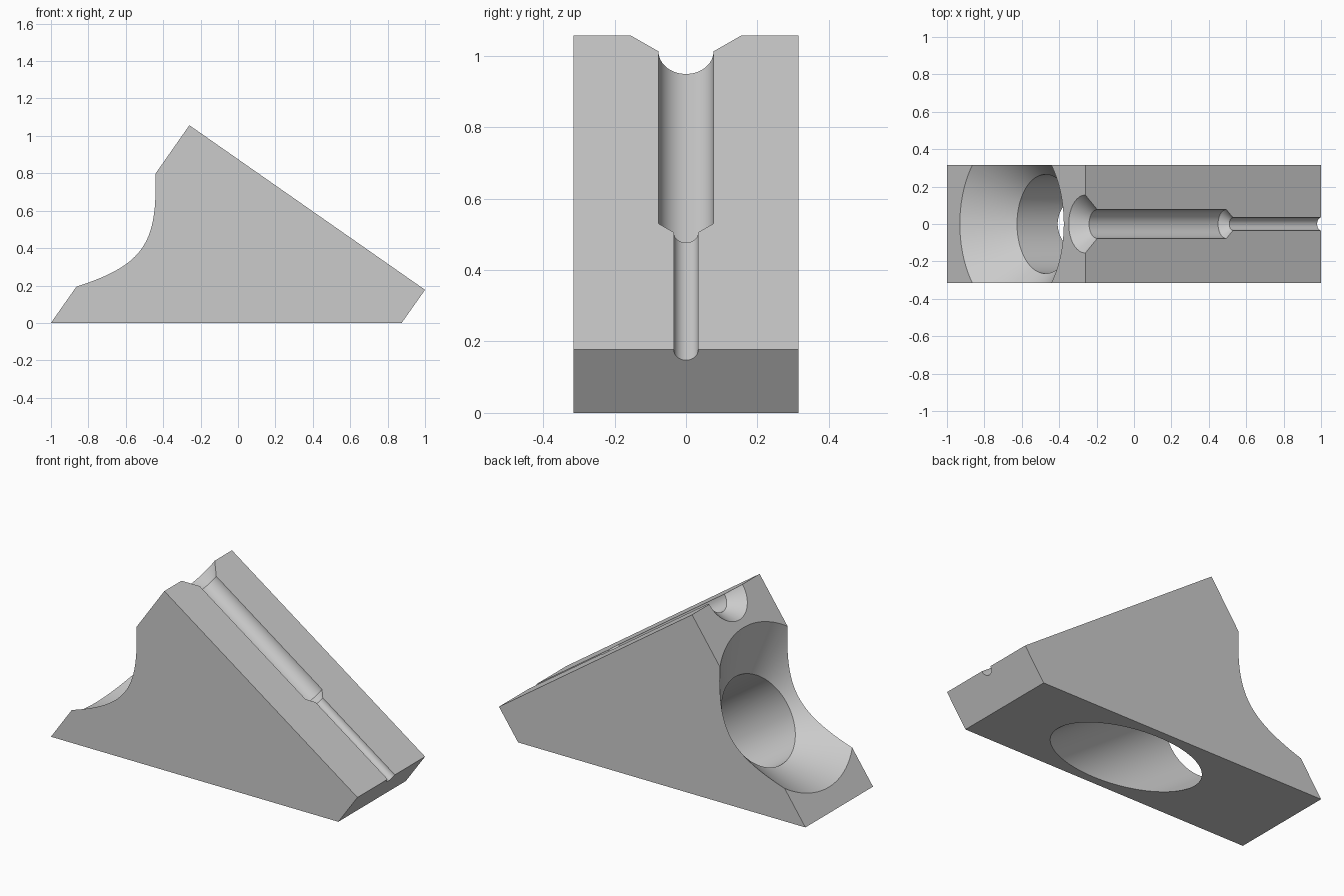
import bpy, bmesh, math
from mathutils import Matrix

cube = bpy.data.objects.get("Cube")
if cube:
    bpy.data.objects.remove(cube, do_unlink=True)

TILT = math.radians(35)
HALF_WIDTH = 0.315
TOP = (-0.26, 1.057)           # upper corner of the wedge

grey = bpy.data.materials.new("plain grey")
grey.use_nodes = True
colour = (0.6, 0.6, 0.6, 1)
grey.diffuse_color = colour
grey.node_tree.nodes["Principled BSDF"].inputs["Base Color"].default_value = colour


def make_object(name, bm):
    bmesh.ops.recalc_face_normals(bm, faces=bm.faces)
    mesh = bpy.data.meshes.new(name)
    bm.to_mesh(mesh)
    bm.free()
    mesh.materials.append(grey)
    obj = bpy.data.objects.new(name, mesh)
    bpy.context.collection.objects.link(obj)
    return obj


def prism(name, outline):
    """Extrude an x-z outline across the full width."""
    bm = bmesh.new()
    face = bm.faces.new([bm.verts.new((x, -HALF_WIDTH, z)) for x, z in outline])
    extruded = bmesh.ops.extrude_face_region(bm, geom=[face])["geom"]
    verts = [v for v in extruded if isinstance(v, bmesh.types.BMVert)]
    bmesh.ops.translate(bm, verts=verts, vec=(0, 2 * HALF_WIDTH, 0))
    return make_object(name, bm)


def bore(name, start, steps, segments):
    """Stepped round cutter along the tilted axis; steps are (radius, depth)."""
    bm = bmesh.new()
    rings = []
    for radius, depth in steps:
        rings.append([bm.verts.new((radius * math.cos(a), radius * math.sin(a), depth))
                      for a in (2 * math.pi * (i + 0.5) / segments for i in range(segments))])
    for low, high in zip(rings, rings[1:]):
        for i in range(segments):
            j = (i + 1) % segments
            bm.faces.new((low[i], low[j], high[j], high[i]))
    bm.faces.new(rings[0])
    bm.faces.new(rings[-1])
    place = Matrix.Translation((start[0], 0, start[1])) @ Matrix.Rotation(math.pi / 2 + TILT, 4, "Y")
    bmesh.ops.transform(bm, matrix=place, verts=bm.verts)
    obj = make_object(name, bm)
    obj.hide_render = True
    return obj


# Wedge body
body = prism("wedge_block", [(-1, 0), (0.875, 0), (1, 0.177), TOP])

# Conical seat leading into the through hole
seat = bore("seat_cutter", (-0.653, 0.495),
            [(0.584, -0.1), (0.265, 0.219), (0.265, 1.6)], 128)

# Stepped half-round groove along the sloping top
groove = bore("groove_cutter", TOP,
              [(0.205, -0.05), (0.077, 0.078), (0.077, 0.92), (0.034, 0.963), (0.034, 1.7)], 64)

bpy.context.view_layer.objects.active = body
body.select_set(True)
for cutter in (seat, groove):
    cut = body.modifiers.new(cutter.name, "BOOLEAN")
    cut.operation = "DIFFERENCE"
    cut.solver = "EXACT"
    cut.object = cutter
    bpy.ops.object.modifier_apply(modifier=cut.name)
    bpy.data.objects.remove(cutter, do_unlink=True)

bpy.ops.object.shade_smooth_by_angle(angle=math.radians(25))
